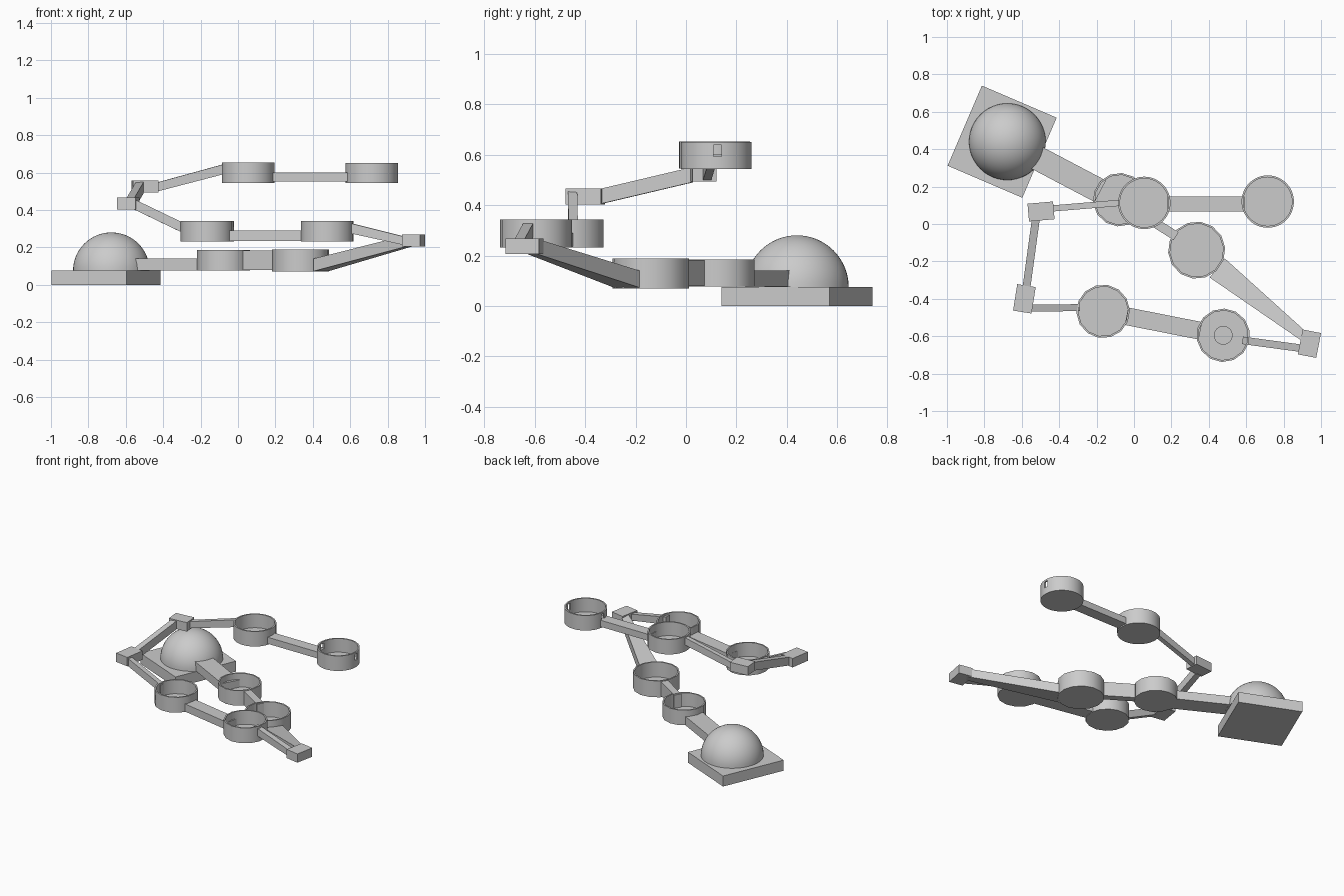
import bpy, bmesh
from math import radians, sin, cos, pi
from mathutils import Vector

if "Cube" in bpy.data.objects:
    bpy.data.objects.remove(bpy.data.objects["Cube"])


def finish(name, bm, smooth=False):
    bmesh.ops.recalc_face_normals(bm, faces=bm.faces)
    me = bpy.data.meshes.new(name)
    bm.to_mesh(me)
    bm.free()
    ob = bpy.data.objects.new(name, me)
    bpy.context.collection.objects.link(ob)
    if smooth:
        bpy.ops.object.select_all(action='DESELECT')
        ob.select_set(True)
        bpy.context.view_layer.objects.active = ob
        bpy.ops.object.shade_smooth_by_angle(angle=radians(35))
    return ob


def block(name, centre, size, turn=0):
    bm = bmesh.new()
    bmesh.ops.create_cube(bm, size=1)
    bmesh.ops.scale(bm, vec=size, verts=bm.verts)
    ob = finish(name, bm)
    ob.location = centre
    ob.rotation_euler.z = radians(turn)
    return ob


def lathe(name, centre, profile, sides, turn=0):
    """Revolve (radius, height) points; radius 0 collapses to the axis."""
    bm = bmesh.new()
    rings = []
    for r, z in profile:
        if r < 1e-6:
            rings.append([bm.verts.new((0, 0, z))] * sides)
        else:
            rings.append([bm.verts.new((r * cos(2 * pi * i / sides), r * sin(2 * pi * i / sides), z))
                          for i in range(sides)])
    for a, b in zip(rings, rings[1:]):
        for i in range(sides):
            j = (i + 1) % sides
            bm.faces.new(list(dict.fromkeys((a[i], a[j], b[j], b[i]))))
    ob = finish(name, bm, smooth=True)
    ob.location = centre
    ob.rotation_euler.z = radians(turn)
    return ob


def cup(name, x, y, z, radius, height, sides, turn=0):
    wall = 0.01
    return lathe(name, (x, y, z),
                 [(0, 0), (radius, 0), (radius, height), (radius - wall, height),
                  (radius - wall, wall), (0, wall)], sides, turn)


def bar(name, start, end, w0, w1):
    """Upright-ended beam; each end is (x, y, bottom, top)."""
    d = (Vector(end[:2]) - Vector(start[:2])).normalized()
    bm = bmesh.new()
    ends = []
    for (x, y, lo, hi), w in ((start, w0), (end, w1)):
        ox, oy = -d.y * w / 2, d.x * w / 2
        ends.append([bm.verts.new(c) for c in ((x - ox, y - oy, lo), (x + ox, y + oy, lo),
                                               (x + ox, y + oy, hi), (x - ox, y - oy, hi))])
    a, b = ends
    bm.faces.new(a)
    bm.faces.new(b)
    for i in range(4):
        j = (i + 1) % 4
        bm.faces.new((a[i], a[j], b[j], b[i]))
    return finish(name, bm)


# base plate and dome
block("base_plate", (-0.705, 0.44, 0.038), (0.435, 0.466, 0.076), -23.2)
R = 0.205
lathe("dome", (-0.677, 0.44, 0.075),
      [(0, 0)] + [(R * cos(i * pi / 32), R * sin(i * pi / 32)) for i in range(16)] + [(0, R)], 48)

# open cups, from lowest tier to highest
cup("low_cup_a", -0.077, 0.13, 0.077, 0.143, 0.108, 14, 8)
cup("low_cup_b", 0.335, -0.14, 0.07, 0.153, 0.118, 14, 5)
cup("middle_cup_a", 0.477, -0.595, 0.232, 0.143, 0.11, 14, 10)
cup("middle_cup_b", -0.165, -0.467, 0.232, 0.143, 0.11, 14, 3)
cup("high_cup_a", 0.055, 0.113, 0.545, 0.14, 0.108, 48)
end_cup = cup("high_cup_b", 0.715, 0.12, 0.543, 0.14, 0.108, 48)

# small disc on one cup floor
lathe("cup_floor_disc", (0.477, -0.595, 0.24), [(0, 0), (0.05, 0), (0.05, 0.012), (0, 0.012)], 24)

# slots in the end cup
slot = block("slot_cutter", (0.715, 0.125, 0.615), (0.4, 0.03, 0.045))
slot.hide_render = True
slot.display_type = 'WIRE'
cut = end_cup.modifiers.new("slots", 'BOOLEAN')
cut.operation = 'DIFFERENCE'
cut.object = slot
cut.solver = 'EXACT'

# corner blocks where the track turns
block("corner_block_right", (0.938, -0.64, 0.237), (0.10, 0.135, 0.063), -11)
block("corner_block_left_low", (-0.586, -0.4, 0.434), (0.10, 0.143, 0.064), -9)
block("corner_block_left_high", (-0.497, 0.067, 0.525), (0.137, 0.095, 0.064), 5)

# connecting bars
bar("dome_bar", (-0.55, 0.37, 0.077, 0.14), (-0.18, 0.175, 0.077, 0.14), 0.13, 0.13)
bar("low_link", (0.02, 0.065, 0.08, 0.182), (0.225, -0.065, 0.08, 0.182), 0.05, 0.05)
bar("low_ramp", (0.445, -0.235, 0.073, 0.14), (0.92, -0.61, 0.206, 0.266), 0.13, 0.05)
bar("right_ramp", (0.58, -0.622, 0.28, 0.335), (0.90, -0.665, 0.21, 0.255), 0.04, 0.04)
bar("middle_link", (0.355, -0.571, 0.235, 0.29), (-0.04, -0.493, 0.235, 0.29), 0.095, 0.095)
bar("left_ramp", (-0.29, -0.447, 0.275, 0.33), (-0.56, -0.45, 0.405, 0.46), 0.037, 0.037)
bar("side_ramp", (-0.575, -0.34, 0.404, 0.464), (-0.525, 0.025, 0.49, 0.55), 0.042, 0.042)
bar("high_ramp", (-0.44, 0.083, 0.497, 0.545), (-0.075, 0.113, 0.592, 0.645), 0.033, 0.033)
bar("high_link", (0.18, 0.108, 0.553, 0.6), (0.59, 0.108, 0.553, 0.6), 0.08, 0.08)
